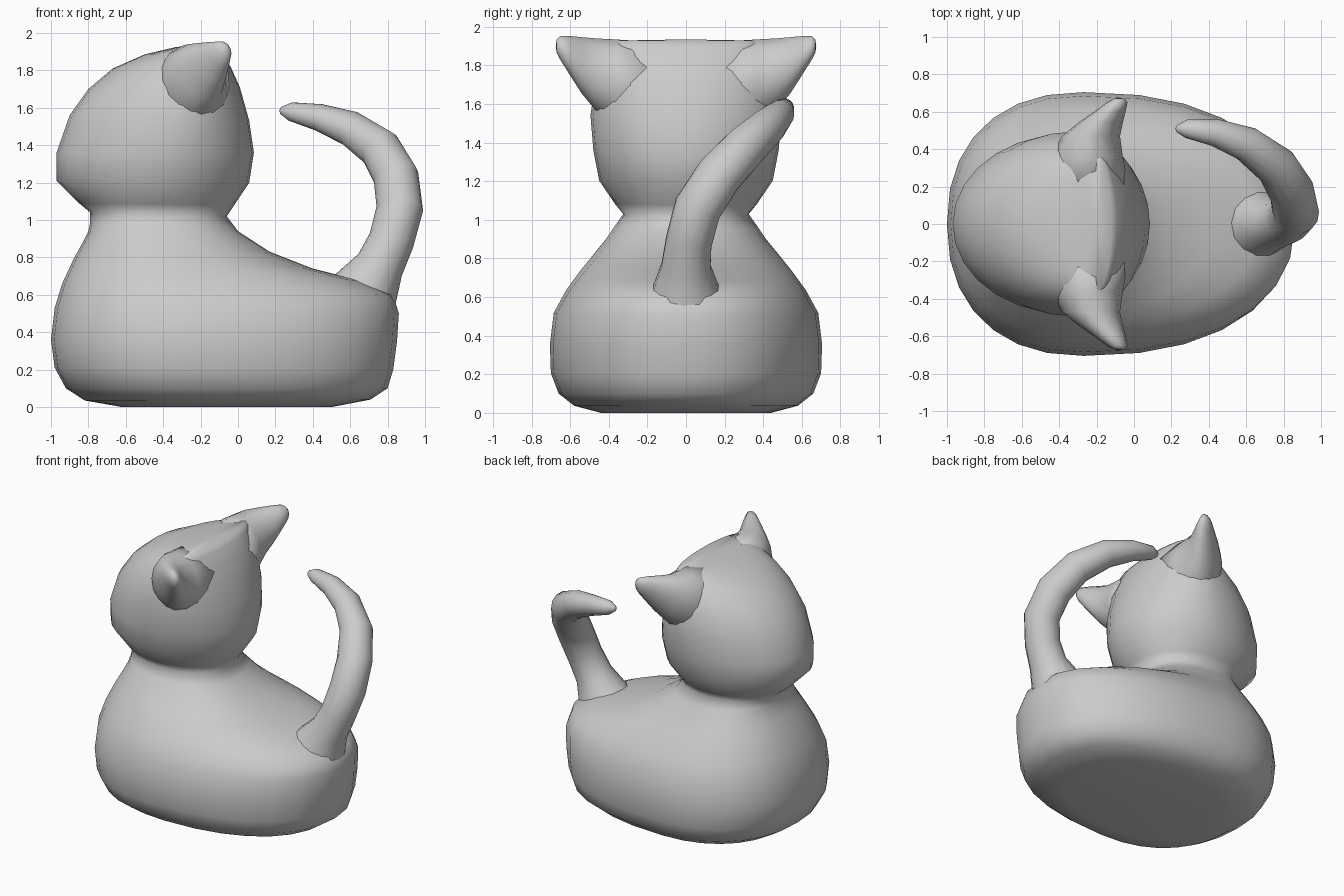
import bpy, bmesh, math
from mathutils import Vector

cube = bpy.data.objects.get("Cube")
if cube:
    bpy.data.objects.remove(cube, do_unlink=True)

grey = bpy.data.materials.new("soft grey")
grey.use_nodes = True
grey.diffuse_color = (0.6, 0.6, 0.6, 1)
grey.node_tree.nodes["Principled BSDF"].inputs["Base Color"].default_value = (0.6, 0.6, 0.6, 1)


def smooth(obj):
    obj.data.materials.clear()
    obj.data.materials.append(grey)
    for p in obj.data.polygons:
        p.use_smooth = True


def loft(name, rings, first_cap, last_cap):
    """Skin closed rings of points and close each end with a fan."""
    bm = bmesh.new()
    loops = [[bm.verts.new(p) for p in ring] for ring in rings]
    n = len(loops[0])
    for a, b in zip(loops, loops[1:]):
        for i in range(n):
            j = (i + 1) % n
            bm.faces.new((a[i], a[j], b[j], b[i]))
    for loop, cap in ((loops[0], first_cap), (loops[-1], last_cap)):
        tip = bm.verts.new(cap)
        for i in range(n):
            bm.faces.new((loop[i], loop[(i + 1) % n], tip))
    bmesh.ops.recalc_face_normals(bm, faces=bm.faces[:])
    mesh = bpy.data.meshes.new(name)
    bm.to_mesh(mesh)
    bm.free()
    obj = bpy.data.objects.new(name, mesh)
    bpy.context.collection.objects.link(obj)
    smooth(obj)
    return obj


def egg_ring(x0, z0, x1, z1, half, widest, power=0.88, n=28):
    """Tilted egg outline from (x0, z0) at the chest to (x1, z1) at the back."""
    ring = []
    for i in range(n):
        t = 2 * math.pi * i / n
        c, s = math.cos(t), math.sin(t)
        c = math.copysign(abs(c) ** power, c)
        s = math.copysign(abs(s) ** power, s)
        x = widest + c * ((x1 - widest) if c > 0 else (widest - x0))
        z = z0 + (z1 - z0) * (x - x0) / (x1 - x0)
        ring.append((x, half * s, z))
    return ring


# Body flowing through the neck into the head
torso = [
    (-0.62, 0.00, 0.50, 0.00, 0.44, -0.15),
    (-0.82, 0.035, 0.71, 0.04, 0.58, -0.2),
    (-0.92, 0.10, 0.80, 0.10, 0.66, -0.25),
    (-0.98, 0.21, 0.83, 0.20, 0.70, -0.27),
    (-1.0, 0.36, 0.85, 0.35, 0.705, -0.27),
    (-0.98, 0.53, 0.86, 0.50, 0.685, -0.27),
    (-0.94, 0.66, 0.83, 0.60, 0.62, -0.28),
    (-0.88, 0.79, 0.66, 0.675, 0.54, -0.3),
    (-0.83, 0.88, 0.40, 0.74, 0.475, -0.34),
    (-0.80, 0.94, 0.17, 0.83, 0.42, -0.38),
    (-0.79, 0.99, 0.0, 0.94, 0.37, -0.41),
    (-0.79, 1.04, -0.06, 1.02, 0.325, -0.43),
]
skull = [
    (-0.85, 1.09, -0.02, 1.08, 0.37, -0.43),
    (-0.97, 1.21, 0.06, 1.20, 0.45, -0.40),
    (-0.97, 1.36, 0.085, 1.36, 0.48, -0.36),
    (-0.90, 1.56, 0.06, 1.53, 0.495, -0.31),
    (-0.80, 1.70, 0.01, 1.71, 0.47, -0.27),
    (-0.67, 1.81, -0.04, 1.82, 0.43, -0.24),
    (-0.50, 1.885, -0.09, 1.90, 0.39, -0.21),
    (-0.33, 1.925, -0.12, 1.93, 0.35, -0.19),
]
loft("body_and_head",
     [egg_ring(*r) for r in torso] + [egg_ring(*r, power=1.0) for r in skull],
     (-0.05, 0, 0.05), (-0.2, 0, 1.935))

# Ears reaching sideways from the crown: y, centre x, centre z, half x, half z
ear = [
    (0.20, -0.25, 1.68, 0.22, 0.25),
    (0.36, -0.25, 1.71, 0.19, 0.23),
    (0.47, -0.23, 1.755, 0.155, 0.19),
    (0.54, -0.18, 1.80, 0.12, 0.15),
    (0.60, -0.13, 1.85, 0.085, 0.105),
    (0.65, -0.09, 1.89, 0.055, 0.065),
    (0.67, -0.08, 1.90, 0.03, 0.035),
]
for side, label in ((1, "right"), (-1, "left")):
    rings = []
    for y, cx, cz, rx, rz in ear:
        rings.append([(cx + rx * math.cos(a), side * y, cz + rz * math.sin(a))
                      for a in (2 * math.pi * i / 14 for i in range(14))])
    loft(label + "_ear", rings, (-0.25, side * 0.15, 1.68), (-0.08, side * 0.675, 1.90))

# Tail sweeping up and curling to one side: x, y, z, radius
tail = [
    (0.62, 0.0, 0.50, 0.24),
    (0.69, 0.0, 0.64, 0.175),
    (0.76, 0.0, 0.76, 0.13),
    (0.82, 0.015, 0.89, 0.122),
    (0.865, 0.06, 1.06, 0.125),
    (0.845, 0.17, 1.23, 0.122),
    (0.76, 0.31, 1.38, 0.113),
    (0.60, 0.43, 1.49, 0.095),
    (0.43, 0.49, 1.55, 0.073),
    (0.28, 0.51, 1.58, 0.05),
    (0.23, 0.51, 1.585, 0.02),
]
path = [Vector(p[:3]) for p in tail]
rings = []
for i, p in enumerate(path):
    along = (path[min(i + 1, len(path) - 1)] - path[max(i - 1, 0)]).normalized()
    u = along.cross(Vector((0.5, -1, 0))).normalized()
    v = along.cross(u)
    rings.append([p + tail[i][3] * (u * math.cos(a) + v * math.sin(a))
                  for a in (2 * math.pi * k / 14 for k in range(14))])
loft("tail", rings, path[0], path[-1] + Vector((-0.01, 0, 0)))
